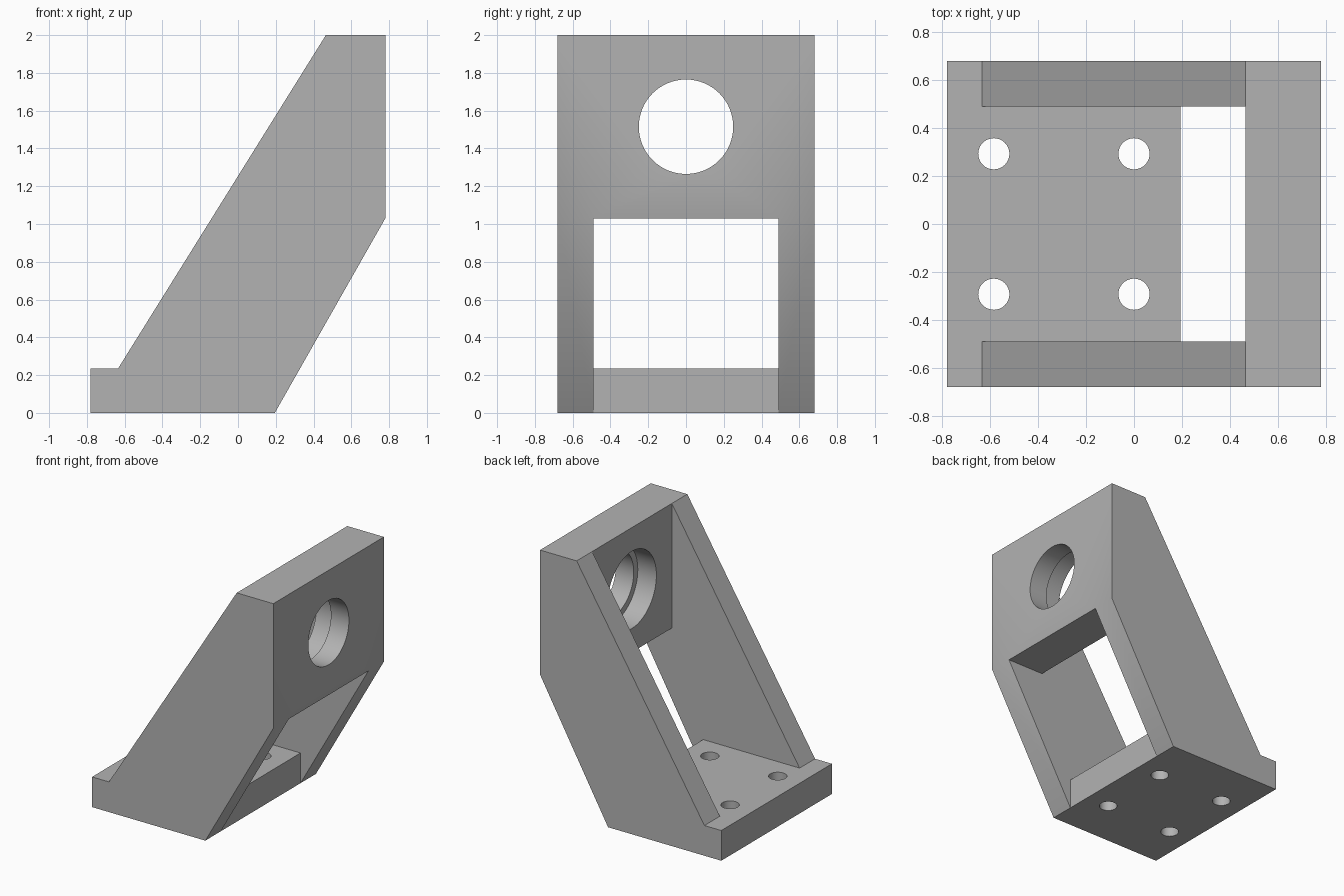
import bpy
import bmesh
import math
from mathutils import Matrix, Vector

default_cube = bpy.data.objects.get("Cube")
if default_cube:
    bpy.data.objects.remove(default_cube, do_unlink=True)

# Main dimensions
HALF_X, HALF_Y, TOP = 0.78, 0.68, 2.0
INNER_Y = 0.49            # inner face of the side ribs
BASE_END, BASE_TOP = 0.195, 0.235
PLATE_X, PLATE_Z = 0.465, 1.03
BORE_Z = 1.515

# Material
steel = bpy.data.materials.new("plain grey")
steel.use_nodes = True
GREY = (0.45, 0.45, 0.45, 1)
steel.diffuse_color = GREY
steel.node_tree.nodes["Principled BSDF"].inputs["Base Color"].default_value = GREY


def add_object(name, bm):
    bmesh.ops.recalc_face_normals(bm, faces=bm.faces)
    mesh = bpy.data.meshes.new(name)
    bm.to_mesh(mesh)
    bm.free()
    mesh.materials.append(steel)
    obj = bpy.data.objects.new(name, mesh)
    bpy.context.collection.objects.link(obj)
    return obj


def prism(name, profile, half_width):
    """Extrude an x-z profile symmetrically along y."""
    bm = bmesh.new()
    face = bm.faces.new([bm.verts.new((x, -half_width, z)) for x, z in profile])
    new = bmesh.ops.extrude_face_region(bm, geom=[face])["geom"]
    verts = [v for v in new if isinstance(v, bmesh.types.BMVert)]
    bmesh.ops.translate(bm, verts=verts, vec=(0, 2 * half_width, 0))
    return add_object(name, bm)


def cylinder(name, centre, radius, depth, axis="Z", sides=64):
    bm = bmesh.new()
    turn = Matrix.Rotation(math.pi / 2, 4, "Y") if axis == "X" else Matrix()
    bmesh.ops.create_cone(bm, cap_ends=True, segments=sides, radius1=radius,
                          radius2=radius, depth=depth,
                          matrix=Matrix.Translation(Vector(centre)) @ turn)
    return add_object(name, bm)


def cut(target, cutter):
    mod = target.modifiers.new("cut", "BOOLEAN")
    mod.operation = "DIFFERENCE"
    mod.solver = "EXACT"
    mod.object = cutter
    bpy.context.view_layer.objects.active = target
    bpy.ops.object.modifier_apply(modifier=mod.name)
    bpy.data.objects.remove(cutter, do_unlink=True)


# Bracket body: side outline across the full width
bracket = prism("angle_bracket", [
    (-HALF_X, 0), (BASE_END, 0), (HALF_X, PLATE_Z), (HALF_X, TOP),
    (PLATE_X, TOP), (-0.635, BASE_TOP), (-HALF_X, BASE_TOP)], HALF_Y)

# Channel between the ribs, leaving the base plate and the upright plate
cut(bracket, prism("channel_cutter", [
    (-1, BASE_TOP), (BASE_END, BASE_TOP), (BASE_END, -1), (1, -1),
    (1, PLATE_Z), (PLATE_X, PLATE_Z), (PLATE_X, 3), (-1, 3)], INNER_Y))

# Stepped bore through the upright plate, wider on the inner side
cut(bracket, cylinder("bore_cutter", (0.6, 0, BORE_Z), 0.25, 0.6, "X"))
cut(bracket, cylinder("counterbore_cutter", (PLATE_X, 0, BORE_Z), 0.30, 0.32, "X"))

# Four mounting holes in the base plate
for x in (-0.585, 0):
    for y in (-0.293, 0.293):
        cut(bracket, cylinder("bolt_hole_cutter", (x, y, 0.1), 0.065, 0.6, sides=40))

# Smooth bores, crisp edges
bpy.ops.object.select_all(action="DESELECT")
bracket.select_set(True)
bpy.context.view_layer.objects.active = bracket
bpy.ops.object.shade_smooth_by_angle(angle=math.radians(30))
